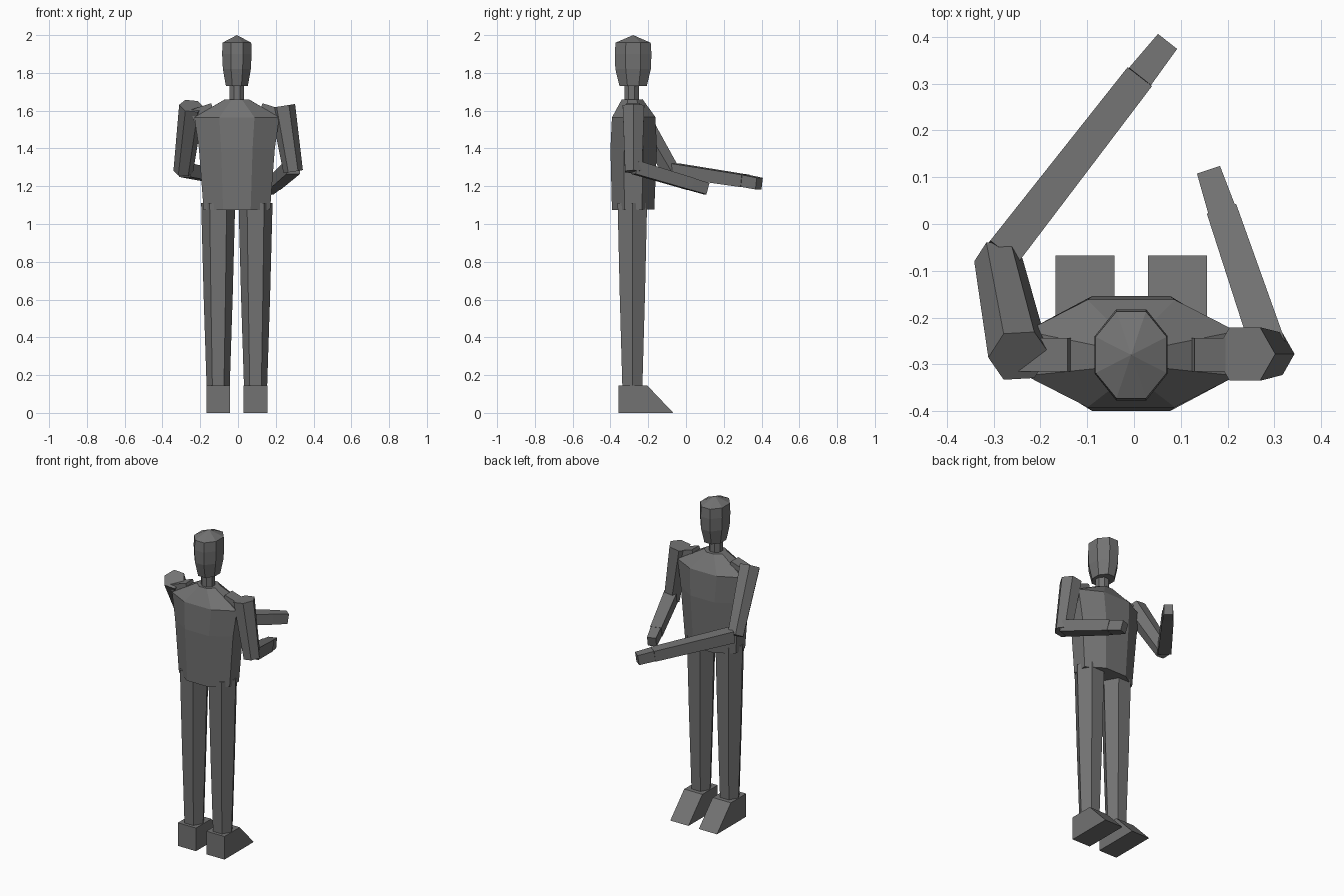
import bpy, bmesh, math
from mathutils import Vector

if "Cube" in bpy.data.objects:
    bpy.data.objects.remove(bpy.data.objects["Cube"])

grey = bpy.data.materials.new("dark grey")
grey.diffuse_color = (0.17, 0.17, 0.17, 1)
grey.use_nodes = True
grey.node_tree.nodes["Principled BSDF"].inputs["Base Color"].default_value = grey.diffuse_color
CX, CY = -0.006, -0.28          # body axis


def loft(name, rings, n, side=(1, 0, 0), apex=None, phase=0.0):
    """Skin n-sided rings (centre, half_x, half_y) strung along their axis."""
    bm = bmesh.new()
    centres = [Vector(r[0]) for r in rings]
    loops = []
    for i, (c, rx, ry) in enumerate(rings):
        axis = (centres[-1] - centres[0]).normalized()
        s = Vector(side)
        s = (s - axis * s.dot(axis)).normalized()
        t = axis.cross(s)
        loops.append([bm.verts.new(centres[i]
                      + s * rx * math.cos(phase + 2 * math.pi * k / n)
                      + t * ry * math.sin(phase + 2 * math.pi * k / n)) for k in range(n)])
    for a, b in zip(loops, loops[1:]):
        for k in range(n):
            j = (k + 1) % n
            bm.faces.new((a[k], a[j], b[j], b[k]))
    bm.faces.new(loops[0][::-1])
    if apex:
        tip = bm.verts.new(apex)
        for k in range(n):
            bm.faces.new((loops[-1][k], loops[-1][(k + 1) % n], tip))
    else:
        bm.faces.new(loops[-1])
    bmesh.ops.recalc_face_normals(bm, faces=bm.faces)
    me = bpy.data.meshes.new(name)
    bm.to_mesh(me)
    bm.free()
    me.materials.append(grey)
    ob = bpy.data.objects.new(name, me)
    bpy.context.collection.objects.link(ob)
    return ob


def octagon_stack(name, rows, apex=None):
    """Rows of (z, half width, half depth, y shift) measured across flats."""
    k = 1 / math.cos(math.pi / 8)
    rings = [((CX, CY + dy, z), w * k, d * k) for z, w, d, dy in rows]
    return loft(name, rings, 8, apex=apex, phase=math.pi / 8)


def bar(name, pts, sizes, side):
    """Square-section bar through points."""
    q = math.sqrt(2)
    return loft(name, [(p, w * q, h * q) for p, (w, h) in zip(pts, sizes)], 4,
                side=side, phase=math.pi / 4)


# head, neck and torso
octagon_stack("head", [(1.73, 0.058, 0.072, 0), (1.82, 0.074, 0.094, 0), (1.90, 0.078, 0.097, 0),
                       (1.96, 0.076, 0.093, 0)], apex=(CX, CY, 2.0))
octagon_stack("neck", [(1.62, 0.038, 0.038, -0.008), (1.75, 0.038, 0.038, -0.008)])
octagon_stack("torso", [(1.075, 0.176, 0.112, 0), (1.40, 0.201, 0.123, 0.003),
                        (1.565, 0.225, 0.115, 0.003), (1.66, 0.063, 0.055, -0.005)])

# legs, feet and shoulder links, one per side
for s, label in ((-1, "right"), (1, "left")):
    x = CX + s * 0.099
    loft("leg_" + label, [((x, CY - 0.004, 0.1), 0.060, 0.060),
                          ((x, CY - 0.004, 0.62), 0.077, 0.077),
                          ((x, CY - 0.004, 1.11), 0.090, 0.090)], 6)
    foot = bar("foot_" + label, [(x, -0.2135, 0.0), (x, -0.281, 0.145)],
               [(0.063, 0.1), (0.063, 0.1)], (1, 0, 0))
    # wedge outline: upright heel, sloping toe
    for v, (y, z) in zip(foot.data.vertices, [(-0.067, 0), (-0.067, 0), (-0.357, 0), (-0.357, 0),
                                              (-0.205, 0.145), (-0.205, 0.145),
                                              (-0.357, 0.145), (-0.357, 0.145)]):
        v.co.y, v.co.z = y, z
    bar("shoulder_link_" + label, [(CX + s * 0.125, CY, 1.605), (CX + s * 0.235, CY, 1.57)],
        [(0.036, 0.036)] * 2, (0, 1, 0))

# arms: shoulder, elbow, forearm start, wrist, fingertip
arms = {
    "right": ((-0.246, -0.282, 1.625), (-0.290, -0.077, 1.278),
              (-0.280, -0.062, 1.285), (0.010, 0.312, 1.228), (0.069, 0.387, 1.214)),
    "left": ((0.237, -0.278, 1.625), (0.292, -0.278, 1.277),
             (0.290, -0.270, 1.300), (0.190, 0.024, 1.212), (0.162, 0.108, 1.187)),
}
for label, (shoulder, elbow, start, wrist, tip) in arms.items():
    loft("upper_arm_" + label, [(elbow, 0.052, 0.052), (shoulder, 0.066, 0.066)], 6)
    d = Vector(tip) - Vector(start)
    across = d.cross(Vector((0, 0, 1)))
    bar("forearm_" + label, [start, wrist], [(0.038, 0.036), (0.033, 0.033)], across)
    bar("hand_" + label, [wrist, tip], [(0.030, 0.032), (0.026, 0.031)], across)
